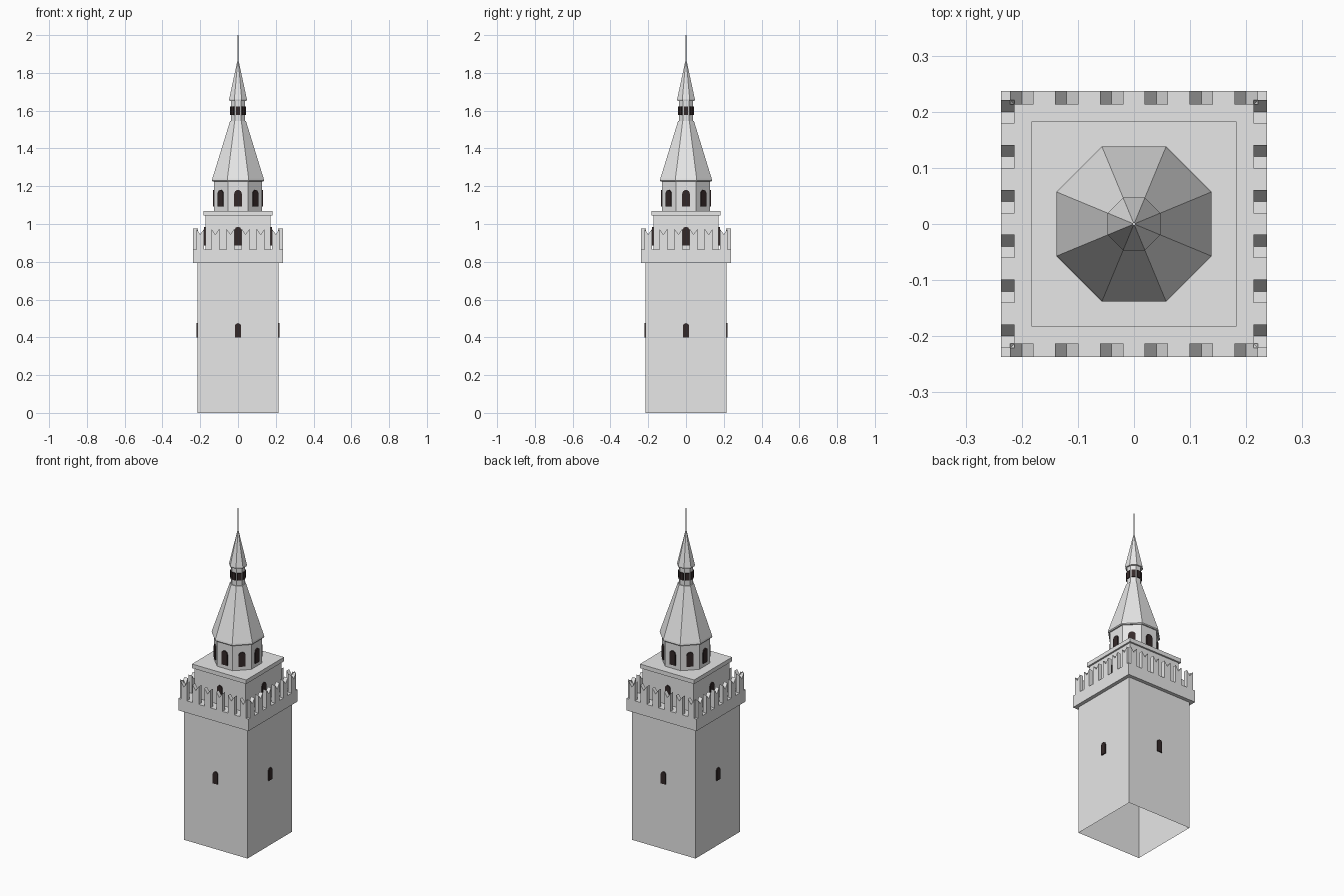
import bpy, bmesh, math
from mathutils import Matrix

cube = bpy.data.objects.get("Cube")
if cube:
    bpy.data.objects.remove(cube, do_unlink=True)


def material(name, rgb):
    m = bpy.data.materials.new(name)
    m.use_nodes = True
    m.diffuse_color = (*rgb, 1)
    m.node_tree.nodes["Principled BSDF"].inputs["Base Color"].default_value = (*rgb, 1)
    return m


STONE = material("pale_stone", (0.8, 0.8, 0.8))
DARK = material("dark_opening", (0.034, 0.022, 0.022))


def finish(name, bm, mat):
    bmesh.ops.recalc_face_normals(bm, faces=bm.faces)
    mesh = bpy.data.meshes.new(name)
    bm.to_mesh(mesh)
    bm.free()
    mesh.materials.append(mat)
    obj = bpy.data.objects.new(name, mesh)
    bpy.context.collection.objects.link(obj)
    return obj


def tier(name, profile, sides, open_bottom=False):
    """Stack of regular rings given as (apothem, height), flats facing the axes."""
    bm = bmesh.new()
    rings = []
    for apothem, z in profile:
        r = apothem / math.cos(math.pi / sides)
        angles = [(i + 0.5) * math.tau / sides for i in range(sides)]
        rings.append([bm.verts.new((r * math.cos(a), r * math.sin(a), z)) for a in angles])
    for low, high in zip(rings, rings[1:]):
        for i in range(sides):
            j = (i + 1) % sides
            bm.faces.new((low[i], low[j], high[j], high[i]))
    bm.faces.new(rings[-1])
    if not open_bottom:
        bm.faces.new(rings[0])
    return finish(name, bm, STONE)


def add_prism(bm, outline, y0, y1, angle):
    """Extrude an (x, z) outline from y0 to y1, then turn it about the tower axis."""
    front = [bm.verts.new((x, y0, z)) for x, z in outline]
    back = [bm.verts.new((x, y1, z)) for x, z in outline]
    bm.faces.new(front)
    bm.faces.new(back[::-1])
    n = len(front)
    for i in range(n):
        j = (i + 1) % n
        bm.faces.new((front[i], back[i], back[j], front[j]))
    bmesh.ops.rotate(bm, verts=front + back, cent=(0, 0, 0),
                     matrix=Matrix.Rotation(angle, 3, "Z"))


def windows(name, wall, half, z0, z1, sides, arched=True):
    """One dark plate on every side of a tier."""
    outline = [(-half, z0), (half, z0)]
    if arched:
        spring = z1 - half
        outline += [(half * math.cos(k * math.pi / 8), spring + half * math.sin(k * math.pi / 8))
                    for k in range(9)]
    else:
        outline += [(half, z1), (-half, z1)]
    bm = bmesh.new()
    for i in range(sides):
        add_prism(bm, outline, -wall - 0.006, -wall + 0.002, i * math.tau / sides)
    finish(name, bm, DARK)


# Square shaft, open underneath, and overhanging parapet
tier("tower_shaft", [(0.215, 0), (0.215, 0.795)], 4, open_bottom=True)
tier("parapet_base", [(0.237, 0.793), (0.237, 0.866)], 4)

# Notched merlons along all four edges
bm = bmesh.new()
for side in range(4):
    for k in range(6):
        c = -0.2 + 0.08 * k
        outline = [(c - 0.021, 0.86), (c + 0.021, 0.86), (c + 0.021, 0.975),
                   (c, 0.945), (c - 0.021, 0.975)]
        add_prism(bm, outline, -0.237, -0.213, side * math.pi / 2)
finish("merlons", bm, STONE)

# Upper square storey with its slab
tier("upper_storey", [(0.173, 0.86), (0.173, 1.047)], 4)
tier("storey_slab", [(0.183, 1.045), (0.183, 1.07)], 4)

# Octagonal drum, roof, lantern and spire
tier("belfry_drum", [(0.127, 1.068), (0.127, 1.23)], 8)
tier("belfry_roof", [(0.134, 1.225), (0.138, 1.23), (0.136, 1.24), (0.042, 1.545)], 8)
tier("lantern", [(0.037, 1.54), (0.037, 1.66)], 8)
tier("spire", [(0.045, 1.652), (0.047, 1.66), (0.002, 1.87)], 8)
tier("finial_pole", [(0.003, 1.85), (0.003, 2.0)], 8)

# Dark openings
windows("shaft_windows", 0.215, 0.016, 0.4, 0.475, 4)
windows("storey_windows", 0.173, 0.018, 0.885, 0.985, 4)
windows("belfry_windows", 0.127, 0.02, 1.093, 1.18, 8)
windows("lantern_windows", 0.037, 0.011, 1.578, 1.622, 8, arched=False)
